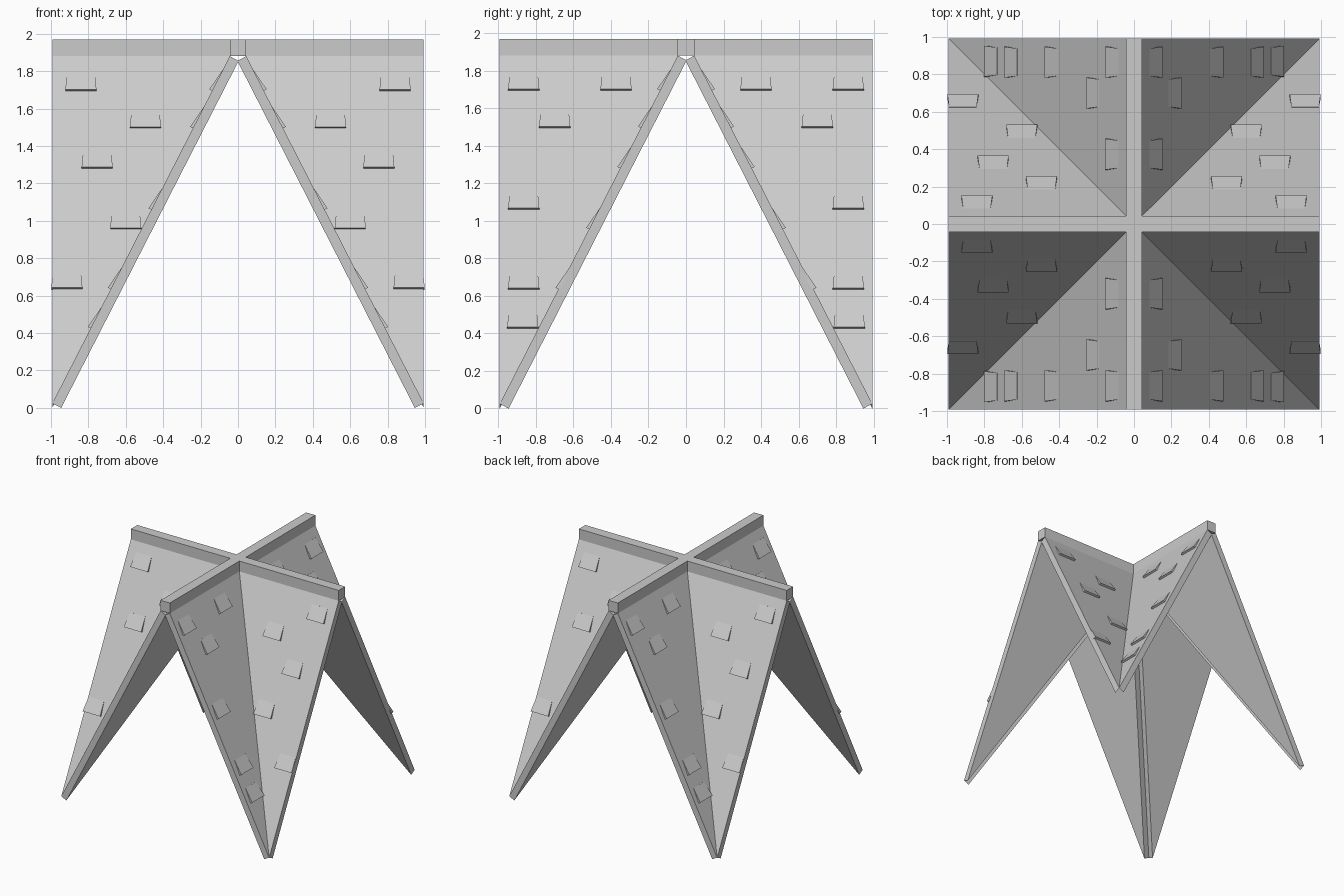
import bpy
import bmesh
from mathutils import Vector

cube = bpy.data.objects.get("Cube")
if cube:
    bpy.data.objects.remove(cube, do_unlink=True)

GREY = (0.6, 0.6, 0.6, 1)
mat = bpy.data.materials.new("light_grey")
mat.use_nodes = True
mat.diffuse_color = GREY
mat.node_tree.nodes["Principled BSDF"].inputs["Base Color"].default_value = GREY

END = 0.993          # half length of the ridges
HALF = 0.044         # half width of the ridge beams
EAVE, RIDGE, TOP = 0.024, 1.88, 1.97
THICK = 0.0535

# Slope frame: a runs along the ridge, b points away from it, z is up
down = Vector((0, END - HALF, EAVE - RIDGE)).normalized()
normal = Vector((0, -down.z, down.y))


def build(name, prisms, place=lambda p: p):
    """Make one object from prisms, each a pair of matching outlines."""
    bm = bmesh.new()
    for lower, upper in prisms:
        lo = [bm.verts.new(place(p)) for p in lower]
        up = [bm.verts.new(place(p)) for p in upper]
        bm.faces.new(lo)
        bm.faces.new(up)
        for i in range(len(lo)):
            j = (i + 1) % len(lo)
            bm.faces.new((lo[i], lo[j], up[j], up[i]))
    bmesh.ops.recalc_face_normals(bm, faces=bm.faces)
    mesh = bpy.data.meshes.new(name)
    bm.to_mesh(mesh)
    bm.free()
    mesh.materials.append(mat)
    obj = bpy.data.objects.new(name, mesh)
    bpy.context.collection.objects.link(obj)


def shingle(a, z):
    """Wedge that lifts off the slope at its lower edge."""
    t = (RIDGE - z + 0.005) / -down.z
    low = Vector((a, HALF, RIDGE)) + down * t
    high = low - down * 0.125
    wide, narrow = Vector((0.083, 0, 0)), Vector((0.073, 0, 0))
    base = [low - wide, low + wide, high + narrow, high - narrow]
    lift = [0.017, 0.017, 0.001, 0.001]
    return ([p - normal * 0.01 for p in base],
            [p + normal * h for p, h in zip(base, lift)])


# Shingle positions (along the ridge, height) on the two kinds of slope
SHINGLES = {
    "x": [(0.84, 1.70), (0.495, 1.50), (0.753, 1.285), (0.6, 0.96), (0.915, 0.64)],
    "y": [(0.865, 1.70), (0.373, 1.70), (0.70, 1.50), (0.865, 1.065),
          (0.865, 0.64), (0.87, 0.43)],
}

# Triangular roof slabs, meeting in pairs at the four corner legs
outer = [Vector((HALF, HALF, RIDGE)), Vector((END, HALF, RIDGE)),
         Vector((END, END, EAVE))]
slab = ([p - normal * THICK for p in outer], outer)

for sx, side in ((1, "left"), (-1, "right")):
    for sy, face in ((-1, "front"), (1, "back")):
        for axis in "xy":
            def place(p):
                a, b = (p.x, p.y) if axis == "x" else (p.y, p.x)
                return Vector((sx * a, sy * b, p.z))
            tag = f"{face}_{side}_{axis}"
            build("roof_slab_" + tag, [slab], place)
            build("shingles_" + tag, [shingle(*s) for s in SHINGLES[axis]], place)

# Crossed ridge beams as one cross-shaped prism
cross = [Vector((HALF, HALF, 0)), Vector((HALF, END, 0)), Vector((-HALF, END, 0))]
outline = []
for turn in range(4):
    for p in cross:
        x, y = p.x, p.y
        for _ in range(turn):
            x, y = -y, x
        outline.append(Vector((x, y, 0)))
build("ridge_beams", [([p + Vector((0, 0, RIDGE)) for p in outline],
                       [p + Vector((0, 0, TOP)) for p in outline])])
